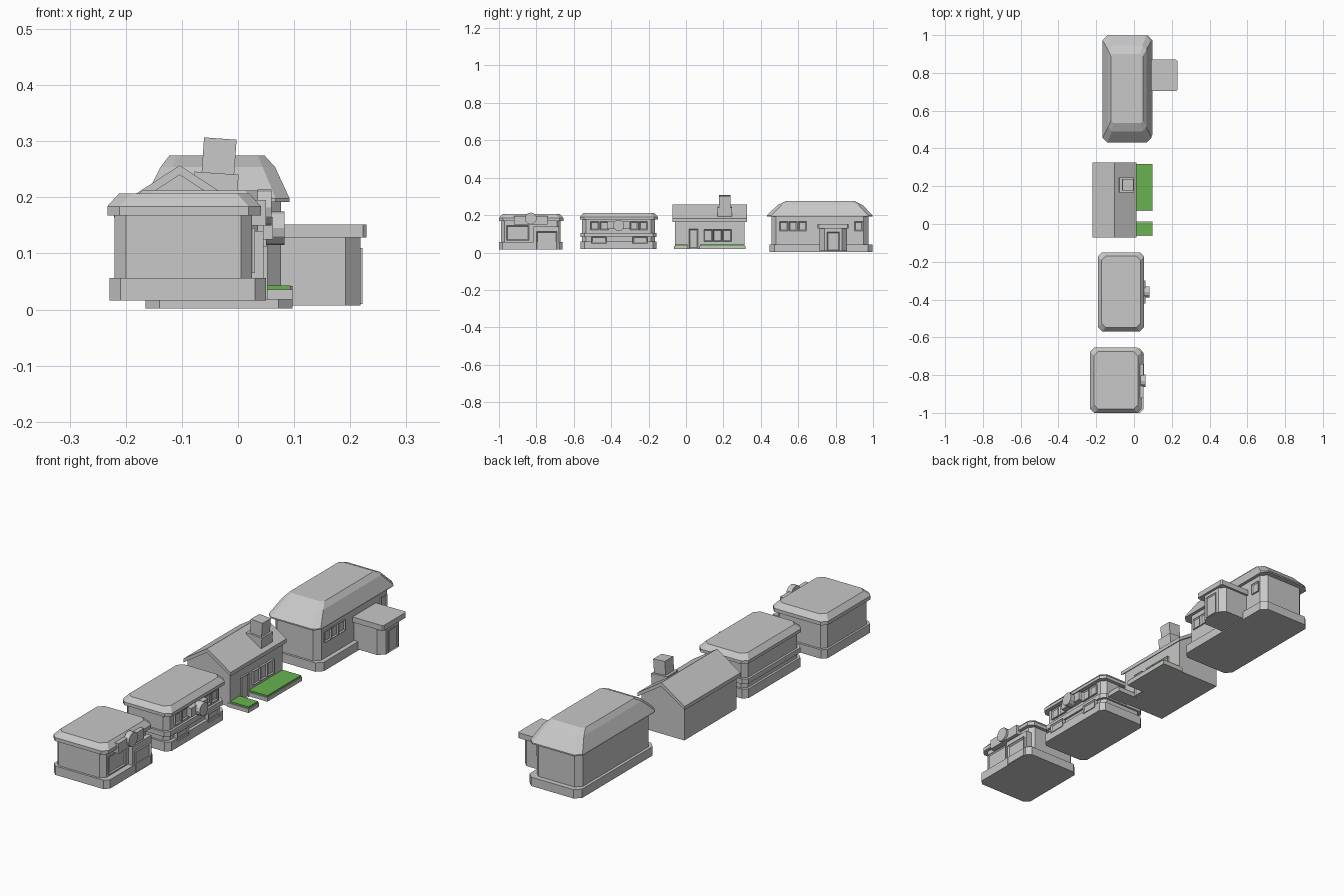
import bpy, bmesh, math
from mathutils import Matrix, Vector

cube = bpy.data.objects.get("Cube")
if cube:
    bpy.data.objects.remove(cube, do_unlink=True)


def material(name, rgb):
    m = bpy.data.materials.new(name)
    m.use_nodes = True
    m.diffuse_color = (*rgb, 1)
    m.node_tree.nodes["Principled BSDF"].inputs["Base Color"].default_value = (*rgb, 1)
    return m


GREY = material("plain_grey", (0.58, 0.58, 0.58))
GREEN = material("grass_green", (0.14, 0.45, 0.08))


def finish(name, bm, mat=GREY):
    bmesh.ops.recalc_face_normals(bm, faces=bm.faces)
    mesh = bpy.data.meshes.new(name)
    bm.to_mesh(mesh)
    bm.free()
    mesh.materials.append(mat)
    ob = bpy.data.objects.new(name, mesh)
    bpy.context.collection.objects.link(ob)
    return ob


def ring(x, y, c):
    """Rectangle with cut corners, or a plain rectangle when c is zero."""
    (x0, x1), (y0, y1) = x, y
    if not c:
        return [(x0, y0), (x1, y0), (x1, y1), (x0, y1)]
    return [(x0 + c, y0), (x1 - c, y0), (x1, y0 + c), (x1, y1 - c),
            (x1 - c, y1), (x0 + c, y1), (x0, y1 - c), (x0, y0 + c)]


def loft(name, x, y, levels, c=0.02, mat=GREY):
    """Stack rings; each level is (height, inset)."""
    bm = bmesh.new()
    loops = []
    for z, i in levels:
        pts = ring((x[0] + i, x[1] - i), (y[0] + i, y[1] - i), c)
        loops.append([bm.verts.new((*p, z)) for p in pts])
    for a, b in zip(loops, loops[1:]):
        for k in range(len(a)):
            n = (k + 1) % len(a)
            bm.faces.new((a[k], a[n], b[n], b[k]))
    bm.faces.new(loops[0][::-1])
    bm.faces.new(loops[-1])
    return finish(name, bm, mat)


def box(name, x, y, z, c=0, mat=GREY):
    return loft(name, x, y, [(z[0], 0), (z[1], 0)], c, mat)


def framed(name, x, y, z, rim=0.008, depth=0.005):
    """Box whose street side has a recessed panel."""
    ob = box(name, x, y, z)
    bm = bmesh.new()
    bm.from_mesh(ob.data)
    street = [f for f in bm.faces if f.normal.x > 0.9]
    bmesh.ops.inset_region(bm, faces=street, thickness=rim, depth=0)
    bmesh.ops.translate(bm, verts=street[0].verts, vec=(-depth, 0, 0))
    bm.to_mesh(ob.data)
    bm.free()
    return ob


def prism(name, profile, y):
    """Extrude an x-z outline along y."""
    bm = bmesh.new()
    face = bm.faces.new([bm.verts.new((px, y[0], pz)) for px, pz in profile])
    out = bmesh.ops.extrude_face_region(bm, geom=[face])
    moved = [v for v in out["geom"] if isinstance(v, bmesh.types.BMVert)]
    bmesh.ops.translate(bm, verts=moved, vec=(0, y[1] - y[0], 0))
    return finish(name, bm)


def disc(name, x, y, z, r):
    bm = bmesh.new()
    place = Matrix.Translation(((x[0] + x[1]) / 2, y, z)) @ Matrix.Rotation(math.pi / 2, 4, "Y")
    bmesh.ops.create_cone(bm, cap_ends=True, segments=12, radius1=r, radius2=r,
                          depth=x[1] - x[0], matrix=place)
    return finish(name, bm)


# Small corner shop
box("shop_base", (-0.229, 0.05), (-1, -0.66), (0.016, 0.056), 0.02)
box("shop_walls", (-0.22, 0.025), (-0.99, -0.67), (0.05, 0.175), 0.02)
loft("shop_roof", (-0.233, 0.041), (-1, -0.655),
     [(0.168, 0), (0.184, 0), (0.207, 0.021)], 0.022)
framed("shop_door", (0.01, 0.053), (-0.80, -0.69), (0.018, 0.112), 0.02, 0.02)
box("shop_door_surround", (0.01, 0.045), (-0.815, -0.68), (0.05, 0.14))
framed("shop_window", (0.02, 0.03), (-0.96, -0.84), (0.065, 0.145))
box("shop_sign_board", (0.02, 0.05), (-0.92, -0.74), (0.15, 0.195))
disc("shop_round_sign", (0.035, 0.06), -0.83, 0.182, 0.032)

# Banded hall
box("hall_base", (-0.188, 0.05), (-0.564, -0.157), (0.018, 0.06), 0.02)
box("hall_walls", (-0.178, 0.036), (-0.555, -0.166), (0.03, 0.185), 0.02)
box("hall_band", (-0.188, 0.046), (-0.564, -0.157), (0.083, 0.105), 0.02)
loft("hall_roof", (-0.191, 0.054), (-0.568, -0.15),
     [(0.176, 0), (0.19, 0), (0.212, 0.02)], 0.022)
for i, y in enumerate((-0.51, -0.46, -0.30, -0.25)):
    framed(f"hall_upper_window_{i + 1}", (0.03, 0.045), (y, y + 0.045), (0.12, 0.167))
for i, y in enumerate((-0.505, -0.285)):
    framed(f"hall_lower_window_{i + 1}", (0.03, 0.053), (y, y + 0.08), (0.048, 0.086))
box("hall_sign_mount", (0.03, 0.062), (-0.42, -0.30), (0.125, 0.165))
disc("hall_round_sign", (0.05, 0.083), -0.36, 0.145, 0.03)

# Gabled cottage
RIDGE = -0.104


def gable(half, apex, drop):
    return [(RIDGE + half, apex - drop), (RIDGE, apex), (RIDGE - half, apex - drop)]


walls = gable(0.106, 0.242, 0.069)
prism("cottage_walls", [(RIDGE - 0.106, 0.02), (RIDGE + 0.106, 0.02)] + walls, (-0.06, 0.312))
prism("cottage_roof", gable(0.117, 0.257, 0.076) + gable(0.117, 0.24, 0.076)[::-1],
      (-0.072, 0.325))
for i, y in enumerate((0.095, 0.145, 0.195)):
    framed(f"cottage_window_{i + 1}", (-0.01, 0.012), (y, y + 0.047), (0.06, 0.122), 0.007)
framed("cottage_door", (-0.01, 0.01), (0.015, 0.065), (0.02, 0.125))
for label, y in (("small", (-0.063, 0.012)), ("large", (0.07, 0.318))):
    box(f"{label}_lawn_slab", (-0.01, 0.097), y, (0.018, 0.036))
    box(f"{label}_lawn_grass", (-0.005, 0.094), (y[0] + 0.004, y[1] - 0.004),
        (0.036, 0.043), mat=GREEN)

# Leaning chimney
stack = [box("chimney_foot", (-0.078, 0.001), (0.168, 0.247), (0.195, 0.243)),
         box("chimney_stack", (-0.065, -0.007), (0.177, 0.237), (0.24, 0.305))]
pivot = Vector((-0.037, 0.207, 0.24))
for ob in stack:
    ob.data.transform(Matrix.Translation(pivot) @ Matrix.Rotation(math.radians(4), 4, "Y")
                      @ Matrix.Translation(-pivot))

# Large house with a hipped roof
box("house_base", (-0.165, 0.097), (0.447, 0.998), (0.002, 0.042), 0.025)
box("house_walls", (-0.152, 0.077), (0.457, 0.975), (0.03, 0.2), 0.025)
bm = bmesh.new()
roof = [((-0.166, 0.092), (0.432, 0.998), 0.192, 0.025),
        ((-0.166, 0.092), (0.432, 0.998), 0.198, 0.025),
        ((-0.138, 0.066), (0.49, 0.945), 0.254, 0.022),
        ((-0.122, 0.047), (0.535, 0.9), 0.275, 0.012)]
loops = [[bm.verts.new((*p, z)) for p in ring(x, y, c)] for x, y, z, c in roof]
for a, b in zip(loops, loops[1:]):
    for k in range(8):
        bm.faces.new((a[k], a[(k + 1) % 8], b[(k + 1) % 8], b[k]))
bm.faces.new(loops[0])
bm.faces.new(loops[-1])
finish("house_roof", bm)
for i, y in enumerate((0.50, 0.55, 0.60, 0.90)):
    framed(f"house_window_{i + 1}", (0.065, 0.083), (y, y + 0.045), (0.115, 0.165))

# Entrance porch
box("porch_walls", (0.05, 0.218), (0.715, 0.86), (0.007, 0.135), 0.026)
box("porch_roof", (0.05, 0.229), (0.704, 0.87), (0.128, 0.152), 0.006)
framed("porch_door", (0.2, 0.222), (0.755, 0.82), (0.01, 0.11))
